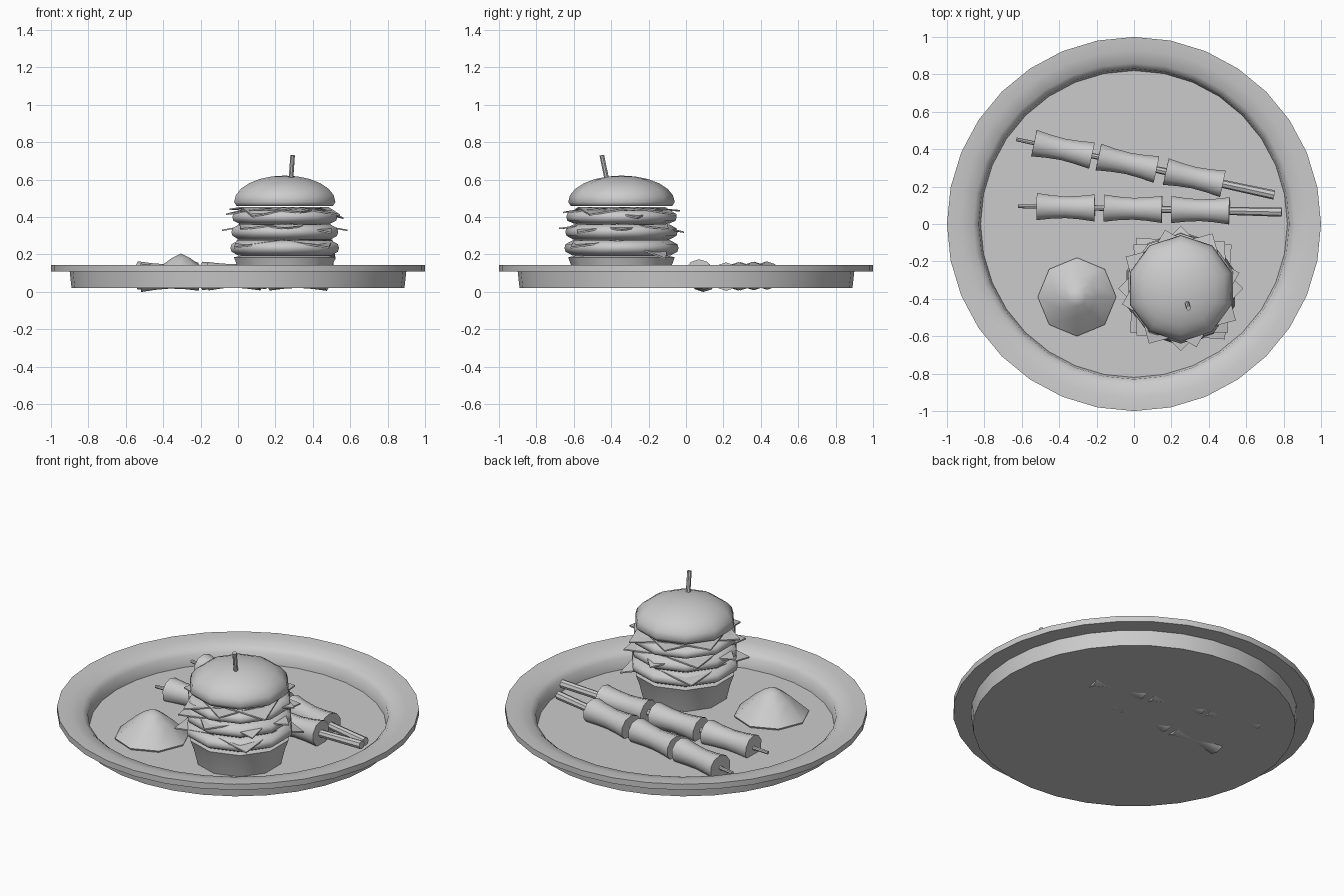
import bpy, bmesh, math
from mathutils import Vector, Matrix

cube = bpy.data.objects.get("Cube")
if cube:
    bpy.data.objects.remove(cube, do_unlink=True)

grey = bpy.data.materials.new("plain_grey")
grey.use_nodes = True
grey.diffuse_color = (0.6, 0.6, 0.6, 1)
grey.node_tree.nodes["Principled BSDF"].inputs["Base Color"].default_value = (0.6, 0.6, 0.6, 1)


def finish(name, bm, angle=40):
    bmesh.ops.remove_doubles(bm, verts=bm.verts, dist=0.0001)
    bmesh.ops.recalc_face_normals(bm, faces=bm.faces)
    mesh = bpy.data.meshes.new(name)
    bm.to_mesh(mesh)
    bm.free()
    mesh.materials.append(grey)
    obj = bpy.data.objects.new(name, mesh)
    bpy.context.collection.objects.link(obj)
    bpy.ops.object.select_all(action='DESELECT')
    obj.select_set(True)
    bpy.context.view_layer.objects.active = obj
    bpy.ops.object.shade_smooth_by_angle(angle=math.radians(angle))
    return obj


def lathe(name, profile, sides, matrix=Matrix(), turn=0, angle=40):
    """Revolve (radius, height) points, closed on the axis at both ends."""
    bm = bmesh.new()
    verts = [bm.verts.new((r, 0, z)) for r, z in profile]
    edges = [bm.edges.new(pair) for pair in zip(verts, verts[1:])]
    bmesh.ops.rotate(bm, verts=verts, matrix=Matrix.Rotation(math.radians(turn), 3, 'Z'))
    bmesh.ops.spin(bm, geom=verts + edges, axis=(0, 0, 1), cent=(0, 0, 0),
                   angle=2 * math.pi, steps=sides)
    bm.transform(matrix)
    return finish(name, bm, angle)


def along(a, b):
    """Matrix that lays the z axis from a towards b, and the length."""
    a, b = Vector(a), Vector(b)
    way = b - a
    return Matrix.Translation(a) @ way.to_track_quat('Z', 'Y').to_matrix().to_4x4(), way.length


def rod(name, a, b, r1, r2, sides=8):
    matrix, length = along(a, b)
    lathe(name, [(0, 0), (r1, 0), (r2, length), (0, length)], sides, matrix)


# Plate with a dished rim
lathe("plate", [(0, .02), (.89, .02), (.9, .11), (1, .11), (1, .145), (.93, .142),
                (.86, .125), (.83, .1), (.82, .035), (0, .035)], 32, angle=50)

# Mound of side food
lathe("side_mound", [(0, .02), (.2, .02), (.21, .045), (.105, .14), (.05, .18), (0, .205)],
      8, Matrix.Translation((-.305, -.39, 0)), angle=60)

# Burger buns and fillings
centre = Matrix.Translation((.25, -.345, 0))
lathe("bottom_bun", [(0, .03), (.24, .03), (.265, .13), (.285, .185), (.24, .195), (0, .195)],
      10, centre, 18)


def filling(name, low, high, r):
    mid = (low + high) / 2
    lathe(name, [(0, low), (r * .86, low), (r * .98, mid - .02), (r, mid),
                 (r * .98, mid + .02), (r * .86, high), (0, high)], 10, centre, 18, 60)


filling("lower_patty", .195, .275, .305)
filling("middle_patty", .28, .36, .3)
filling("upper_patty", .365, .435, .295)

dome = [(.285 * math.cos(t), .48 + .142 * math.sin(t))
        for t in (math.radians(d) for d in range(0, 91, 15))]
lathe("top_bun", [(0, .458), (.27, .458)] + dome, 10, centre, 18, 60)


# Square slices whose corners sag by different amounts
def slice_sheet(name, z, reach, turn, sags):
    bm = bmesh.new()
    bmesh.ops.create_grid(bm, x_segments=4, y_segments=4, size=reach / math.sqrt(2))
    half = reach / math.sqrt(2)
    for v in bm.verts:
        corner = (v.co.x > 0) + 2 * (v.co.y > 0)
        v.co.z = z - sags[corner] * abs(v.co.x * v.co.y) / half ** 2
    extruded = bmesh.ops.extrude_face_region(bm, geom=bm.faces[:])
    top = [g for g in extruded["geom"] if isinstance(g, bmesh.types.BMVert)]
    bmesh.ops.translate(bm, verts=top, vec=(0, 0, .008))
    bm.transform(centre @ Matrix.Rotation(math.radians(turn), 4, 'Z'))
    finish(name, bm, 30)


slice_sheet("lower_slice", .272, .36, -4, (.04, .04, .03, .1))
slice_sheet("middle_slice", .36, .345, 2, (.03, .05, .02, .03))
slice_sheet("middle_slice_turned", .355, .335, 45, (.02, .03, .03, .04))
slice_sheet("upper_slice", .447, .34, 15, (.05, .04, .01, .04))
slice_sheet("upper_slice_turned", .44, .325, 60, (.02, .05, .03, .01))

# Pick through the top bun
rod("burger_pick", (.28, -.415, .56), (.292, -.45, .73), .013, .013)


# Two skewers, each with three waisted pieces
def skewer(name, start, end, spans):
    rod(name + "_stick", start, end, .01, .025)
    a, b = Vector(start), Vector(end)
    for i, (x1, x2) in enumerate(spans):
        p, q = (a.lerp(b, (x - a.x) / (b.x - a.x)) for x in (x1, x2))
        matrix, n = along(p, q)
        lathe(f"{name}_piece_{i + 1}",
              [(0, 0), (.076, 0), (.066, n * .25), (.061, n * .5), (.066, n * .75),
               (.076, n), (0, n)], 10, matrix, 18)


skewer("front_skewer", (-.62, .095, .073), (.79, .064, .105),
       [(-.52, -.21), (-.16, .15), (.2, .51)])
skewer("back_skewer", (-.63, .453, .088), (.75, .155, .08),
       [(-.535, -.225), (-.19, .12), (.17, .475)])
